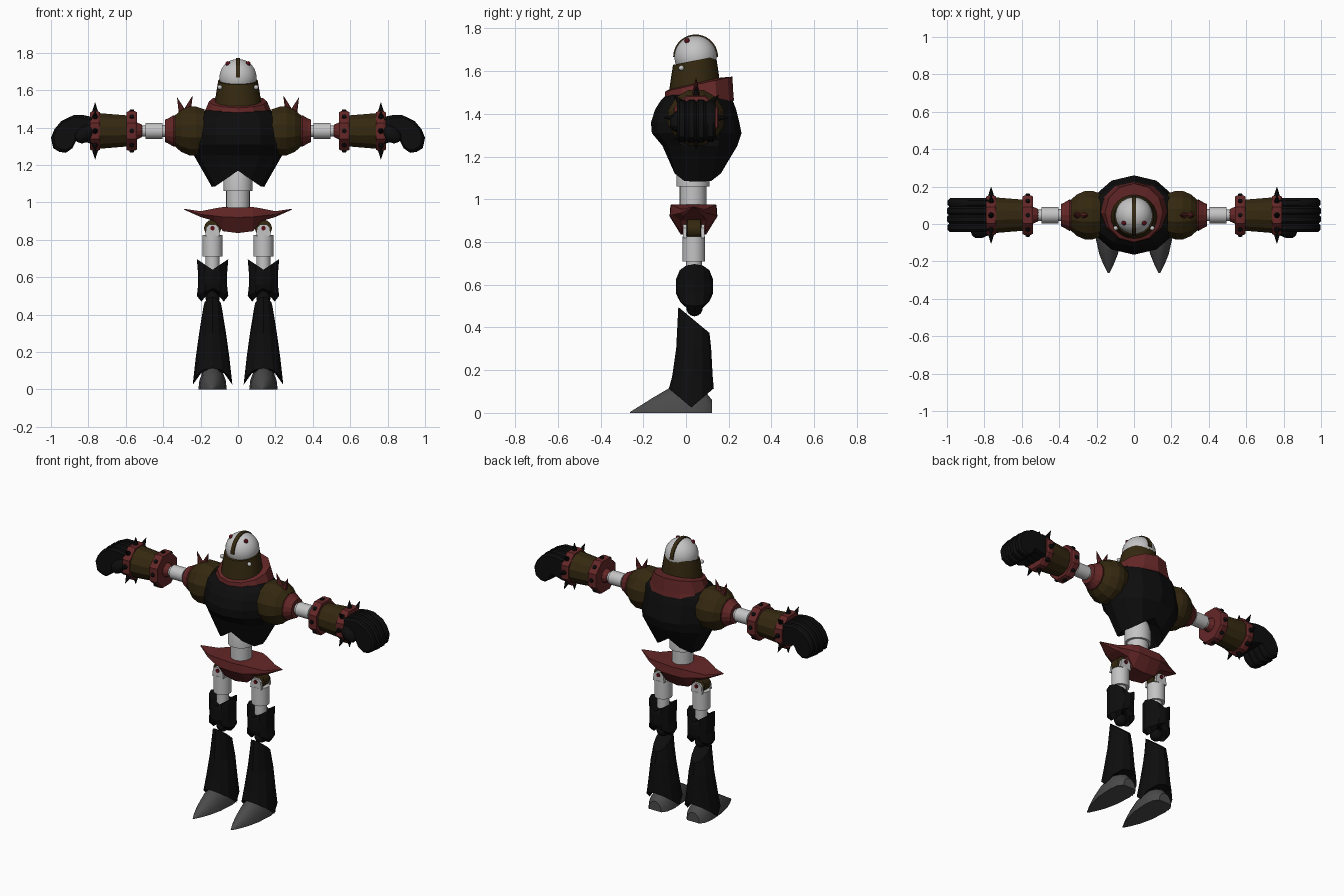
import bpy, bmesh, math
from mathutils import Vector as V

if "Cube" in bpy.data.objects:
    bpy.data.objects.remove(bpy.data.objects["Cube"])


def material(name, *rgb):
    m = bpy.data.materials.new(name)
    m.diffuse_color = (*rgb, 1)
    m.use_nodes = True
    m.node_tree.nodes["Principled BSDF"].inputs["Base Color"].default_value = m.diffuse_color
    return m


BLACK = material("black", .004, .004, .004)
RED = material("dark red", .13, .02, .02)
BROWN = material("brown", .034, .021, .005)
WHITE = material("pale grey", .55, .55, .55)
GREY = material("dark grey", .07, .07, .07)
EYE = material("eye red", .1, .004, .008)


def loft(bm, rings):
    """Skin a list of point rings and close both ends."""
    vs = [[bm.verts.new(p) for p in r] for r in rings]
    n = len(vs[0])
    for a, b in zip(vs, vs[1:]):
        for i in range(n):
            j = (i + 1) % n
            bm.faces.new((a[i], a[j], b[j], b[i]))
    bm.faces.new(vs[0][::-1])
    bm.faces.new(vs[-1])


def finish(bm, name, mat, mirror=False, smooth=False):
    bmesh.ops.remove_doubles(bm, verts=bm.verts, dist=1e-5)
    bmesh.ops.recalc_face_normals(bm, faces=bm.faces)
    me = bpy.data.meshes.new(name)
    bm.to_mesh(me)
    bm.free()
    me.materials.append(mat)
    ob = bpy.data.objects.new(name, me)
    bpy.context.collection.objects.link(ob)
    if smooth:
        bpy.ops.object.select_all(action='DESELECT')
        ob.select_set(True)
        bpy.context.view_layer.objects.active = ob
        bpy.ops.object.shade_smooth_by_angle(angle=math.radians(35))
    if mirror:
        ob.modifiers.new("mirror", 'MIRROR')
    return ob


def part(name, mat, rings, **kw):
    bm = bmesh.new()
    loft(bm, rings)
    return finish(bm, name, mat, **kw)


def ring(cx, cy, rx, ry, zf, n=12):
    """Horizontal ellipse; zf(dx, dy) gives the height of every point."""
    pts = []
    for i in range(n):
        a = 2 * math.pi * i / n
        dx, dy = rx * math.sin(a), -ry * math.cos(a)
        pts.append((cx + dx, cy + dy, zf(dx, dy)))
    return pts


def turned(origin, axis, prof, n=24, phase=0.0):
    """Rings of a profile of (distance, radius) points turned about an axis."""
    o, w = V(origin), V(axis).normalized()
    u = w.orthogonal().normalized() if abs(w.x) < .99 else V((0, 0, 1))
    v = w.cross(u)
    return [[o + w * t + (u * math.cos(a) + v * math.sin(a)) * r
             for a in (2 * math.pi * (i + phase) / n for i in range(n))] for t, r in prof]


def ball(r, steps=10):
    return [(-r * math.cos(math.pi * i / steps), r * math.sin(math.pi * i / steps))
            for i in range(steps + 1)]


X, Y, Z = (1, 0, 0), (0, 1, 0), (0, 0, 1)

# Torso with two lower points
body = [ring(0, .055, .03, .03, lambda x, y: 1.2),
        ring(0, .055, .14, .125, lambda x, y: 1.17 - .087 * min(1, abs(x) / .125))]
for z, rx, ry, cy in ((1.25, .235, .175, .065), (1.31, .24, .21, .05), (1.36, .24, .207, .043),
                      (1.42, .235, .19, .045), (1.46, .225, .17, .05), (1.5, .16, .14, .06)):
    body.append(ring(0, cy, rx, ry, lambda x, y, z=z: z))
part("torso", BLACK, body)

# Tilted collar and helmet
part("collar", RED, [ring(0, cy, rx, ry, lambda x, y, z=z, s=s: z + s * y) for z, s, cy, rx, ry in
                     ((1.445, .1, .055, .205, .17), (1.47, .12, .06, .185, .162),
                      (1.54, .22, .06, .155, .157), (1.545, .22, .045, .115, .11))])
part("helmet", BROWN, [ring(0, .04, r, r * .95, lambda x, y, z=z, s=s: z + s * y, 24) for z, s, r in
                       ((1.52, .15, .126), (1.59, .18, .116), (1.65, .2, .106), (1.65, .2, .09))],
     smooth=True)
part("dome", WHITE, turned((0, .045, 1.667), Z, ball(.1, 14), 28), smooth=True)

# Crest band over the dome
arc = []
for i in range(19):
    a = math.pi * i / 18
    d = V((0, -math.cos(a), math.sin(a)))
    arc.append([V((x, .045, 1.667)) + d * r for x, r in
                ((-.012, .09), (.012, .09), (.012, .105), (-.012, .105))])
part("crest", BROWN, arc)

# Eyes and helmet rivets
part("eyes", EYE, turned((.054, .005, 1.742), X, ball(.013, 6), 10), mirror=True, smooth=True)
part("rivets", WHITE, turned((.097, -.022, 1.615), X, ball(.013, 6), 10), mirror=True, smooth=True)

# Waist
part("waist", WHITE, turned((0, .033, 0), Z, [(.95, .063), (1.06, .063), (1.06, .078),
                                              (1.14, .078), (1.21, .06)]), smooth=True)

# Winged pelvis, lofted sideways
half = [(0, .108, .972, .112, .92, .06, .836), (.08, .105, .975, .11, .922, .055, .846),
        (.125, .09, .968, .095, .928, .06, .9), (.2, .055, .953, .058, .936, .045, .922),
        (.29, .003, .966, .003, .964, .003, .962)]
stations = [(-h[0], *h[1:]) for h in half[:0:-1]] + half
part("pelvis", RED, [[(x, .035 + s * w, z) for s, w, z in
                      ((-1, a, zt), (1, a, zt), (1, b, zm), (1, c, zb), (-1, c, zb), (-1, b, zm))]
                     for x, a, zt, b, zm, c, zb in stations])

# Hips and thighs
LX, LY = .136, .037
part("hip_joint", BROWN, turned((LX, LY, .862), Y, [(-.035, .03), (-.03, .045), (.03, .045),
                                                  (.035, .03)], 20), mirror=True, smooth=True)
part("hip_pin", EYE, turned((LX, LY, .862), Y, [(-.056, .012), (.056, .012)], 10), mirror=True)
part("thigh", WHITE, turned((LX, LY, 0), Z, [(.58, .037), (.71, .037), (.71, .053), (.825, .053)]),
     mirror=True, smooth=True)
bm = bmesh.new()
for s in (-1, 1):
    outline = [(-.04, .82), (.04, .82), (.034, .865), (.018, .882), (-.018, .882), (-.034, .865)]
    loft(bm, [[(LX + x, LY + s * y, z) for x, z in outline] for y in (.034, .05)])
finish(bm, "thigh_prongs", WHITE, mirror=True)

# Knee guards: tubes with raised and lowered side points
KY = .04
part("knee_guard", BLACK, [
    ring(LX, KY, .03, .03, lambda x, y: .64),
    ring(LX, KY, .084, .08, lambda x, y: .64 + .057 * abs(x) / .084),
    ring(LX, KY, .078, .087, lambda x, y: .625),
    ring(LX, KY, .077, .087, lambda x, y: .56),
    ring(LX, KY, .084, .078, lambda x, y: .54 - .04 * abs(x) / .084),
    ring(LX, KY, .06, .05, lambda x, y: .54 - .07 * abs(x) / .06),
    ring(LX, KY, .03, .03, lambda x, y: .53)], mirror=True)
part("knee_ball", BLACK, turned((LX, .04, .49), X, ball(.038, 8), 14), mirror=True, smooth=True)

# Flared shins
part("shin", BLACK, [
    ring(LX, .037, .02, .03, lambda x, y: .42 - .8 * y),
    ring(LX, .037, .05, .073, lambda x, y: .435 - .83 * y),
    ring(LX, .036, .072, .082, lambda x, y: .3),
    ring(LX, .03, .09, .095, lambda x, y: .17),
    ring(LX, .025, .106, .105, lambda x, y: .025 + .09 * abs(y) / .105),
    ring(LX, .025, .06, .06, lambda x, y: .1)], mirror=True)

# Claw-shaped feet, lofted front to back
part("foot", GREY, [[(LX + w * math.cos(math.pi * i / 8), y, h * math.sin(math.pi * i / 8))
                     for i in range(9)] for y, w, h in
                    ((-.263, .004, .004), (-.22, .026, .03), (-.16, .05, .068), (-.08, .068, .115),
                     (.03, .076, .13), (.09, .068, .1), (.122, .045, .06))],
     mirror=True, smooth=True)

# Shoulders
AY, AZ = .047, 1.382
A = (0, AY, AZ)
part("shoulder", BROWN, turned(A, X, [(.18, .12), (.225, .135), (.26, .135), (.305, .115),
                                      (.338, .085)], 12, .5), mirror=True)
part("shoulder_ring", RED, turned(A, X, [(.325, .078), (.345, .084), (.375, .066), (.39, .06),
                                         (.39, .02)], 16), mirror=True)


def spikes(name, mat, items):
    bm = bmesh.new()
    for base, tip, r in items:
        d = V(tip) - V(base)
        loft(bm, turned(base, d, [(0, r), (d.length, .0008)], 8))
    finish(bm, name, mat, mirror=True)


spikes("shoulder_spikes", RED, [((.275, AY, 1.48), (.243, AY, 1.57), .022),
                                ((.295, AY, 1.475), (.325, AY, 1.56), .022)])

# Arm rods, elbow and forearm
part("arm_rod", WHITE, turned(A, X, [(.36, .032), (.405, .032), (.405, .043), (.495, .043),
                                     (.495, .03), (.54, .03)]), mirror=True, smooth=True)
part("elbow", RED, turned(A, X, [(.505, .022), (.515, .034), (.55, .05)], 12), mirror=True)
part("forearm", BROWN, turned(A, X, [(.57, .084), (.76, .1)], 12, .5), mirror=True)
for name, x0, x1 in (("elbow_band", .54, .597), ("wrist_band", .737, .79)):
    part(name, RED, turned(A, X, [(x0, .06), (x0, .108), (x0 + .012, .114), (x1 - .012, .114),
                                  (x1, .108), (x1, .06)], 8, .5), mirror=True)

# Wrist spikes and elbow studs
around = [V((0, math.sin(a), math.cos(a))) for a in (math.pi * i / 4 for i in range(8))]
spikes("wrist_spikes", BLACK, [(V((.764, AY, AZ)) + d * .1, V((.764, AY, AZ)) + d * .152, .017)
                               for d in around])
bm = bmesh.new()
for d in around:
    loft(bm, turned(V((.568, AY, AZ)) + d * .1, d, [(0, .013), (.012, .013), (.016, .006)], 8))
finish(bm, "elbow_studs", BLACK, mirror=True)

# Fist: four curled fingers side by side, plus a thumb
curl = [(.77, 1.455), (.83, 1.467), (.88, 1.466), (.945, 1.435), (.982, 1.39), (1.0, 1.345),
        (.988, 1.29), (.955, 1.27), (.92, 1.265), (.885, 1.29), (.862, 1.335), (.77, 1.31)]
mx, mz = .9, 1.375
bm = bmesh.new()
for i in range(4):
    yc, k = -.018 + .044 * i, (.97, 1, 1, .96)[i]
    loft(bm, [[(mx + (x - mx) * k * f, yc + o, mz + (z - mz) * k * f) for x, z in curl]
              for o, f in ((-.024, .88), (-.012, 1), (.012, 1), (.024, .88))])
finish(bm, "fingers", BLACK, mirror=True, smooth=True)
part("thumb", BLACK, turned((.79, -.02, 1.385), (.07, -.03, -.05),
                            [(-.02, .03), (.01, .042), (.05, .042), (.08, .032), (.095, .012)], 10),
     mirror=True, smooth=True)
